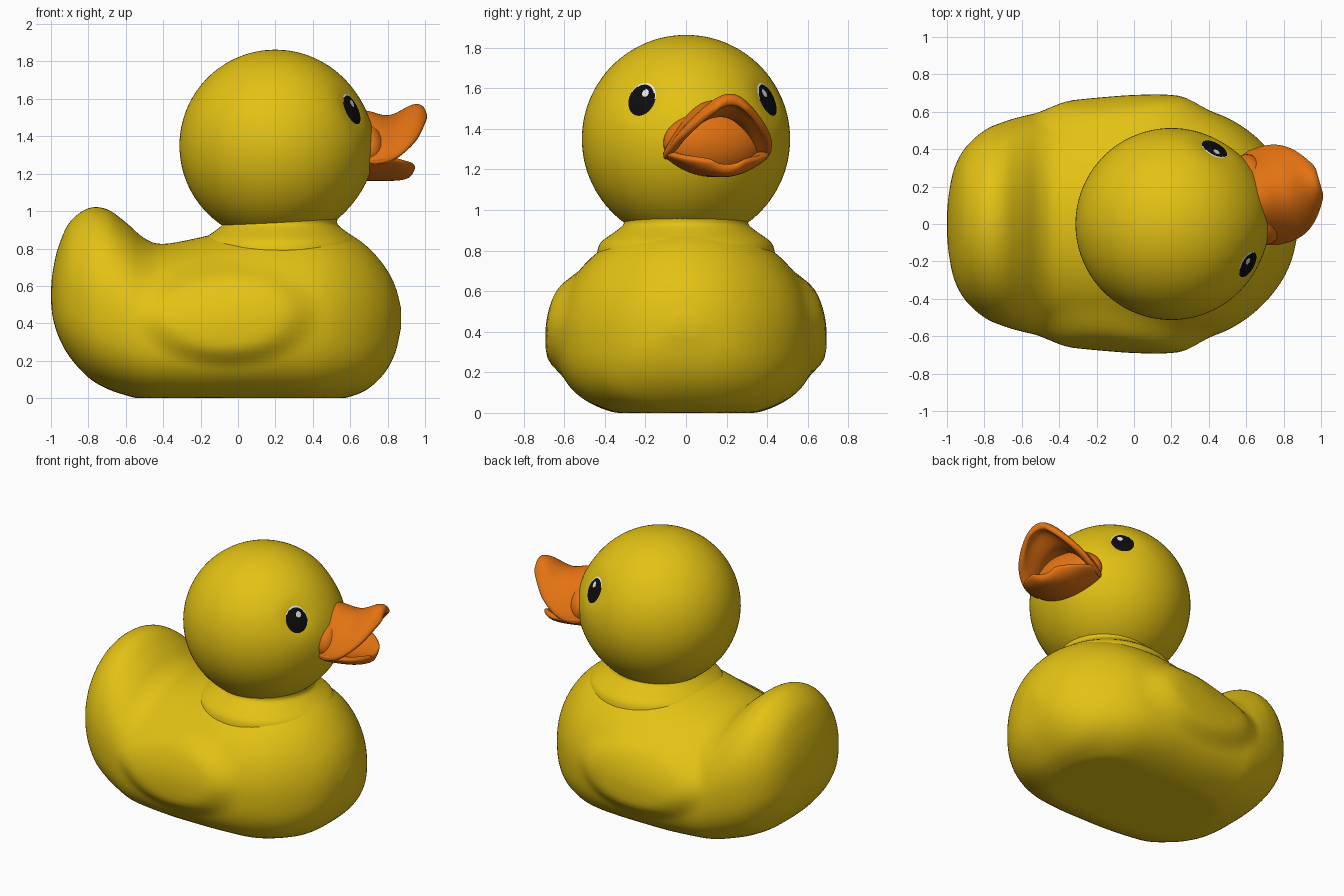
import bpy, bmesh, math
from mathutils import Vector

if "Cube" in bpy.data.objects:
    bpy.data.objects.remove(bpy.data.objects["Cube"])

def material(name, col):
    m = bpy.data.materials.new(name)
    m.diffuse_color = (*col, 1)
    m.use_nodes = True
    m.node_tree.nodes["Principled BSDF"].inputs["Base Color"].default_value = m.diffuse_color
    return m

YELLOW = material("yellow", (0.77, 0.54, 0.007))
ORANGE = material("orange", (0.77, 0.17, 0.006))
BLACK = material("black", (0.004, 0.004, 0.004))
WHITE = material("white", (0.8, 0.8, 0.8))

def finish(name, bm, mats, subsurf=0):
    bmesh.ops.recalc_face_normals(bm, faces=bm.faces)
    for f in bm.faces:
        f.smooth = True
    me = bpy.data.meshes.new(name)
    bm.to_mesh(me)
    bm.free()
    for m in mats:
        me.materials.append(m)
    ob = bpy.data.objects.new(name, me)
    bpy.context.collection.objects.link(ob)
    if subsurf:
        mod = ob.modifiers.new("smooth", 'SUBSURF')
        mod.levels = mod.render_levels = subsurf
    return ob

def catmull(rows, steps):
    out = []
    for i in range(len(rows) - 1):
        p0, p1, p2, p3 = (rows[min(max(i + k, 0), len(rows) - 1)] for k in (-1, 0, 1, 2))
        for s in range(steps):
            t = s / steps
            out.append([0.5 * (2*b + (c - a)*t + (2*a - 5*b + 4*c - d)*t*t + (3*b - a - 3*c + d)*t**3)
                        for a, b, c, d in zip(p0, p1, p2, p3)])
    return out + [list(rows[-1])]

def loft(name, rings, mat, subsurf=0):
    """Closed rings joined in order, ends capped with strips of quads."""
    bm = bmesh.new()
    vs = [[bm.verts.new(p) for p in r] for r in rings]
    m = len(rings[0])
    for a, b in zip(vs, vs[1:]):
        for i in range(m):
            j = (i + 1) % m
            bm.faces.new((a[i], a[j], b[j], b[i]))
    for r in (vs[0], vs[-1]):
        for i in range(m // 2 - 1):
            bm.faces.new((r[i], r[i + 1], r[m - 2 - i], r[m - 1 - i]))
    return finish(name, bm, [mat], subsurf)

# Body with raised tail and wing swellings: x, bottom, top, half width
BODY = [(-1.0, .52, .58, .05), (-.99, .43, .68, .16), (-.96, .33, .81, .30), (-.9, .22, .94, .41),
        (-.8, .11, 1.015, .50), (-.7, .05, 1.01, .545), (-.6, .015, .94, .575), (-.5, -.01, .855, .595),
        (-.4, -.02, .825, .605), (-.2, -.03, .86, .625), (0, -.03, .91, .64), (.2, -.03, .94, .64),
        (.4, -.03, .94, .605), (.55, -.005, .9, .54), (.68, .04, .82, .44), (.78, .13, .71, .32),
        (.84, .24, .6, .2), (.872, .38, .48, .07)]

def body_ring(x, zb, zt, w, n=96):
    zc = zb + 0.43 * (zt - zb)
    pts = []
    for i in range(n):
        a = 2 * math.pi * (i + 0.5) / n
        c, s = math.cos(a), math.sin(a)
        e = 1.0 if s > 0 else 2 / 2.7
        y = w * math.copysign(abs(c) ** e, c)
        z = zc + (zt - zc) * s if s > 0 else zc - (zc - zb) * abs(s) ** e
        rho = math.hypot((x + 0.06) / 0.5, (z - 0.45) / 0.29)
        k = min(max((1 - rho) / 0.4, 0), 1)
        y += math.copysign(0.05 * k * k * (3 - 2 * k), y)
        pts.append((x, y, max(z, 0)))
    return pts

loft("body", [body_ring(*r) for r in catmull(BODY, 5)], YELLOW)

# Neck: flared collar between body and head
NECK = [(.29, 1.02), (.305, .965), (.308, .93), (.34, .9), (.42, .84), (.44, .78)]
loft("neck", [[(.225 + r * math.cos(t * math.pi / 32), r * math.sin(t * math.pi / 32), z)
               for t in range(64)] for r, z in catmull(NECK, 4)], YELLOW)

# Head: turned slightly to one side, with eye sockets and a swelling behind the bill
CENTRE = Vector((.2, 0, 1.35))
YAW = math.radians(16)

def direction(yaw, elev):
    return Vector((math.cos(yaw) * math.cos(elev), math.sin(yaw) * math.cos(elev), math.sin(elev)))

EYES = [(s, YAW + s * math.radians(44), math.radians(23)) for s in (-1, 1)]
BILL_DIR = direction(YAW, -0.05)

def head_point(d, lift=0.0):
    r = 0.513 + 0.025 * math.exp(-(d - BILL_DIR).length_squared / 0.2)
    for _, yaw, el in EYES:
        r -= 0.02 * math.exp(-(d - direction(yaw, el)).length_squared / 0.035)
    return CENTRE + d * (r + lift)

bm = bmesh.new()
bmesh.ops.create_uvsphere(bm, u_segments=96, v_segments=64, radius=1)
for v in bm.verts:
    v.co = head_point(v.co.normalized())
finish("head", bm, [YELLOW])

# Eyes: thin domed discs, black with a white upper rim and a highlight
for side, yaw, el in EYES:
    d0 = direction(yaw, el)
    fwd = Vector((-math.sin(yaw), math.cos(yaw), 0)) * -side
    up = direction(yaw, el + math.pi / 2)
    bm = bmesh.new()
    RINGS, SEG = 16, 64
    grid = []
    for j in range(RINGS + 1):
        rad = max(j / RINGS, 0.01)
        row = []
        for i in range(SEG):
            a = 2 * math.pi * i / SEG
            d = (d0 + fwd * (rad * math.cos(a) * .076 / .51) + up * (rad * math.sin(a) * .09 / .51)).normalized()
            row.append(bm.verts.new(head_point(d, 0.003 + 0.012 * (1 - rad * rad))))
        grid.append(row)
    bm.faces.new(grid[0])
    for j in range(RINGS):
        for i in range(SEG):
            k = (i + 1) % SEG
            f = bm.faces.new((grid[j][i], grid[j + 1][i], grid[j + 1][k], grid[j][k]))
            rad, a = (j + .5) / RINGS, 2 * math.pi * (i + .5) / SEG
            u, v = rad * math.cos(a), rad * math.sin(a)
            rim = math.hypot(u + 0.04, v + 0.13) > 1.0 and v > 0
            glint = math.hypot(u - 0.2, v - 0.33) < 0.23
            f.material_index = 1 if rim or glint else 0
    ob = finish("eye_right" if side < 0 else "eye_left", bm, [BLACK, WHITE])
    if ob.data.polygons[0].normal.dot(d0) < 0:
        ob.data.flip_normals()

# Bill: two arched shells, rows of distance, centre height, edge height, half width
def bill_point(d, s, z):
    return (CENTRE.x + d * math.cos(YAW) - s * math.sin(YAW), d * math.sin(YAW) + s * math.cos(YAW), z)

def bill(name, rows, thick, n=11):
    rings = []
    for d, zc, ze, w in rows:
        us = [2 * i / (n - 1) - 1 for i in range(n)]
        arch = [ze + (zc - ze) * (1 - u * u) for u in us]
        outer = [bill_point(d, w * u, z) for u, z in zip(us, arch)]
        inner = [bill_point(d - 0.01, .84 * w * u, z - thick * (1 - .6 * u * u)) for u, z in zip(us, arch)]
        rings.append(outer + inner[::-1])
    loft(name, rings, ORANGE, 2)

bill("upper_bill", [(.44, 1.55, 1.25, .26), (.53, 1.54, 1.26, .285), (.60, 1.51, 1.28, .285),
                    (.67, 1.52, 1.335, .27), (.74, 1.565, 1.39, .22), (.79, 1.58, 1.46, .15),
                    (.83, 1.56, 1.51, .08)], 0.055)
bill("lower_bill", [(.44, 1.16, 1.27, .26), (.53, 1.16, 1.285, .29), (.60, 1.16, 1.275, .275),
                    (.66, 1.16, 1.26, .24), (.715, 1.165, 1.25, .175), (.76, 1.185, 1.235, .09)], -0.05)

# Mouth: rounded filling at the back of the open bill
bm = bmesh.new()
bmesh.ops.create_uvsphere(bm, u_segments=48, v_segments=24, radius=1)
for v in bm.verts:
    v.co = bill_point(.475 + .12 * v.co.x, .25 * v.co.y, 1.33 + .16 * v.co.z)
finish("mouth", bm, [ORANGE])
